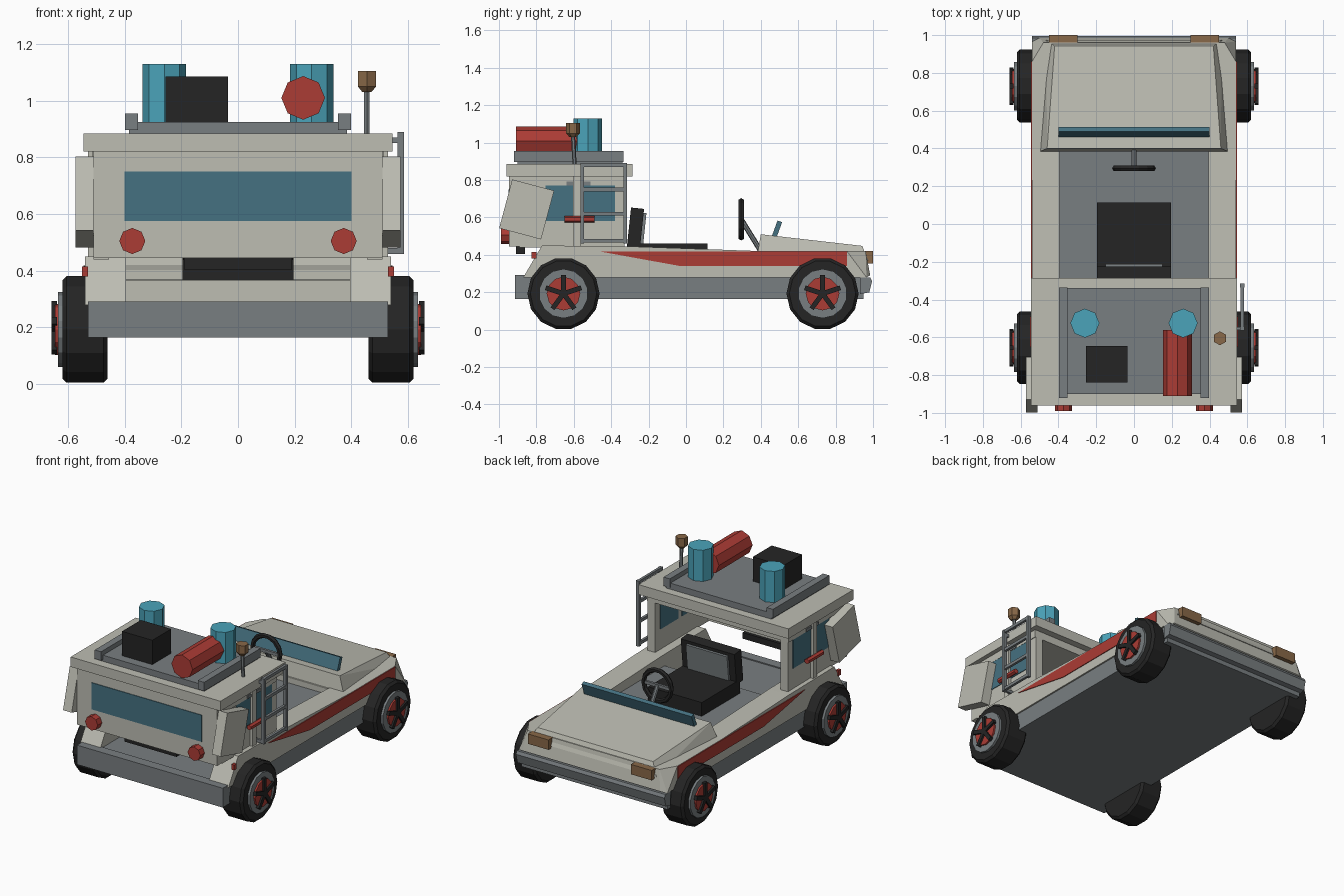
import bpy, bmesh, math
from mathutils import Matrix, Vector

if "Cube" in bpy.data.objects:
    bpy.data.objects.remove(bpy.data.objects["Cube"])


def mat(name, r, g, b):
    m = bpy.data.materials.new(name)
    m.diffuse_color = (r, g, b, 1)
    m.use_nodes = True
    m.node_tree.nodes["Principled BSDF"].inputs["Base Color"].default_value = m.diffuse_color
    return m


LIGHT = mat("pale_grey", .51, .51, .45)
GREY = mat("slate_grey", .19, .21, .22)
BLACK = mat("black", .018, .018, .018)
RED = mat("red", .41, .045, .035)
TEAL = mat("bright_teal", .07, .37, .49)
GLASS = mat("glass_teal", .06, .165, .22)
BROWN = mat("brown", .25, .14, .065)


def finish(bm, name, m):
    bmesh.ops.recalc_face_normals(bm, faces=bm.faces)
    me = bpy.data.meshes.new(name)
    bm.to_mesh(me)
    bm.free()
    me.materials.append(m)
    ob = bpy.data.objects.new(name, me)
    bpy.context.collection.objects.link(ob)
    return ob


def box(name, m, x, y, z, tilt=0):
    """Box from (min, max) ranges, tilted about x in degrees around its centre."""
    bm = bmesh.new()
    c = Vector([(a[0] + a[1]) / 2 for a in (x, y, z)])
    s = [a[1] - a[0] for a in (x, y, z)]
    M = Matrix.Translation(c) @ Matrix.Rotation(math.radians(tilt), 4, 'X') @ Matrix.Diagonal((*s, 1))
    bmesh.ops.create_cube(bm, size=1, matrix=M)
    return finish(bm, name, m)


def span(s, a, b):
    return tuple(sorted((s * a, s * b)))


def rod(name, m, p, q, r, n=8, r2=None, turn=0):
    """Cylinder or cone from p to q."""
    p, q = Vector(p), Vector(q)
    d = q - p
    bm = bmesh.new()
    M = Matrix.Translation((p + q) / 2) @ d.to_track_quat('Z', 'Y').to_matrix().to_4x4() @ Matrix.Rotation(turn, 4, 'Z')
    bmesh.ops.create_cone(bm, cap_ends=True, segments=n, radius1=r, radius2=r if r2 is None else r2,
                          depth=d.length, matrix=M)
    return finish(bm, name, m)


def side_profile(name, m, pts, x0, x1):
    """Extrude a (y, z) profile from x0 to x1."""
    bm = bmesh.new()
    f = bm.faces.new([bm.verts.new((x0, y, z)) for y, z in pts])
    r = bmesh.ops.extrude_face_region(bm, geom=[f])
    bmesh.ops.translate(bm, vec=(x1 - x0, 0, 0), verts=[v for v in r['geom'] if isinstance(v, bmesh.types.BMVert)])
    return finish(bm, name, m)


def hull(name, m, pts):
    """Convex solid, symmetric in x."""
    bm = bmesh.new()
    for x, y, z in pts:
        for s in (1, -1):
            bm.verts.new((s * x, y, z))
    bmesh.ops.convex_hull(bm, input=bm.verts)
    bmesh.ops.dissolve_limit(bm, angle_limit=.01, verts=bm.verts, edges=bm.edges)
    return finish(bm, name, m)


# chassis, floor and bumpers
box("chassis", GREY, (-.53, .53), (-.90, .95), (.165, .285))
box("front_bumper", GREY, (-.53, .53), (-.915, -.85), (.165, .292))
hull("rear_bumper", GREY, [(.54, .93, .19), (.54, .93, .28), (.54, .985, .28), (.54, .995, .26), (.54, .98, .2)])
box("cabin_floor", GREY, (-.4, .4), (-.34, .4), (.28, .37))
box("floor_step", LIGHT, (-.4, .4), (-.346, -.34), (.285, .368))

# body sides with painted stripe
for s in (1, -1):
    side_profile("body_side", LIGHT, [(-.87, .28), (-.77, .45), (-.3, .445), (.4, .42), (.4, .28)], s * .395, s * .54)
    side_profile("stripe", RED, [(-.46, .418), (-.03, .34), (.86, .34), (.86, .418)], s * .538, s * .545)
    box("side_marker", RED, span(s, .53, .55), (-.825, -.80), (.38, .415))

# hood
hull("nose", LIGHT, [(.54, .39, .28), (.54, .965, .28), (.54, .39, .42), (.54, .86, .42), (.50, .985, .29), (.48, .96, .42)])
hull("hood", LIGHT, [(.495, .385, .42), (.46, .40, .51), (.42, .942, .448), (.465, .975, .37), (.46, .4, .37)])
for s in (1, -1):
    box("nose_lamp", BROWN, span(s, .30, .45), (.95, 1.0), (.355, .42))
box("windshield", GLASS, (-.4, .4), (.472, .498), (.485, .582), -20)

# steering wheel
bpy.ops.mesh.primitive_torus_add(major_radius=.1, minor_radius=.016, major_segments=14, minor_segments=6,
                                 location=(0, .295, .59), rotation=(math.pi / 2, 0, 0))
wheel = bpy.context.object
wheel.name = "steering_wheel"
wheel.data.materials.append(BLACK)
rod("steering_column", GREY, (0, .295, .59), (0, .40, .42), .014)
box("steering_spoke", GREY, (-.09, .09), (.287, .303), (.58, .60))

# seat
box("seat_base", BLACK, (-.195, .195), (-.28, .115), (.37, .46))
box("seat_back", BLACK, (-.195, .195), (-.305, -.235), (.44, .65), -6)
box("seat_pad", GREY, (-.15, .15), (-.24, -.22), (.46, .625), -6)

# camper shell, open toward the cabin
box("camper_front_wall", LIGHT, (-.51, .51), (-.945, -.88), (.445, .82))
box("front_window", GLASS, (-.4, .4), (-.949, -.876), (.575, .75))
box("under_bar", BLACK, (-.19, .19), (-.91, -.86), (.405, .445))
box("camper_header", LIGHT, (-.515, .515), (-.92, -.33), (.77, .825))
box("camper_roof", LIGHT, (-.545, .545), (-.96, -.285), (.82, .885))
for s in (1, -1):
    box("camper_side", LIGHT, span(s, .455, .51), (-.89, -.33), (.44, .80))
    for y in ((-.75, -.605), (-.565, -.38)):
        box("side_window", GLASS, span(s, .451, .514), y, (.58, .77))
    box("side_pillar", LIGHT, span(s, .50, .53), (-.605, -.565), (.44, .82))
    box("side_flap", LIGHT, span(s, .51, .573), (-.968, -.736), (.508, .778), -15)
    box("door_rail", GREY, span(s, .505, .52), (-.64, -.51), (.772, .792))
    rod("door_handle", RED, (s * .535, -.65, .59), (s * .535, -.49, .59), .017, 6)
    rod("front_lamp", RED, (s * .373, -.94, .505), (s * .373, -.99, .505), .046, 8)

# ladder on the right side
for y in (-.555, -.325):
    box("ladder_rail", GREY, (.562, .585), (y - .01, y + .01), (.46, .89))
for z in (.475, .62, .75, .88):
    box("ladder_rung", GREY, (.565, .582), (-.555, -.325), (z - .01, z + .01))
for z in (.47, .86):
    box("ladder_bracket", GREY, (.51, .57), (-.56, -.545), (z - .01, z + .01))

# roof rack and cargo
box("rack_floor", GREY, (-.385, .385), (-.90, -.34), (.88, .925))
for s in (1, -1):
    box("rack_rail", GREY, span(s, .352, .398), (-.92, -.335), (.897, .955))
    rod("roof_canister", TEAL, (s * .26, -.525, .925), (s * .26, -.525, 1.13), .077, 8)
box("roof_crate", BLACK, (-.255, -.035), (-.84, -.645), (.925, 1.085))
rod("roof_barrel", RED, (.23, -.91, 1.01), (.23, -.56, 1.01), .077, 8)
rod("antenna", GREY, (.455, -.595, .87), (.455, -.605, 1.05), .011, 6)
rod("antenna_cone", BROWN, (.455, -.605, 1.03), (.455, -.605, 1.05), .018, 6, .037)
rod("antenna_knob", BROWN, (.455, -.605, 1.05), (.455, -.605, 1.105), .037, 6)

# wheels
R = .193
for s in (1, -1):
    for y in (-.655, .73):
        z = R
        tyre = rod("tyre", BLACK, (s * .46, y, z), (s * .62, y, z), R, 14, turn=math.pi / 14)
        bev = tyre.modifiers.new("shoulder", 'BEVEL')
        bev.width = .015
        bev.segments = 1
        bev.angle_limit = math.radians(60)
        rod("rim", GREY, (s * .60, y, z), (s * .635, y, z), .132, 14)
        rod("hub_disc", RED, (s * .60, y, z), (s * .646, y, z), .09, 12)
        for i in range(5):
            a = math.radians(90 + 72 * i)
            spoke = box("spoke", BLACK, (-.01, .01), (-.013, .013), (0, .1))
            spoke.matrix_world = Matrix.Translation((s * .648, y, z)) @ Matrix.Rotation(a - math.pi / 2, 4, 'X')
